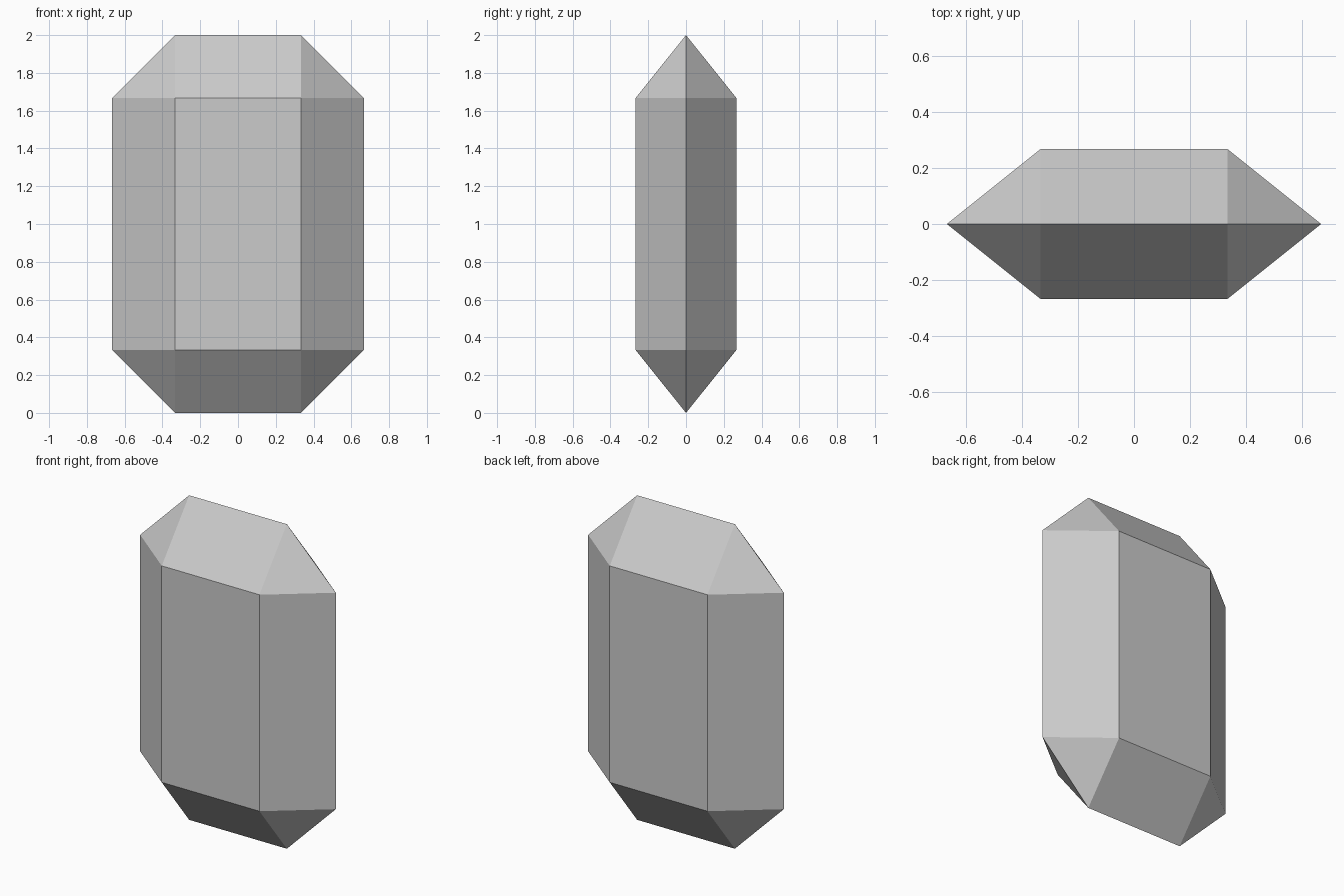
import bpy
import bmesh

if "Cube" in bpy.data.objects:
    bpy.data.objects.remove(bpy.data.objects["Cube"])

W, C, D = 0.667, 0.333, 0.267   # half width, half ridge length, half depth
outline = [(W, 0), (C, D), (-C, D), (-W, 0), (-C, -D), (C, -D)]
ridge = [(max(-C, min(C, x)), 0) for x, y in outline]  # outline flattened to an edge

# Loft: bottom ridge, lower hexagon, upper hexagon, top ridge
bm = bmesh.new()
sections = [(ridge, 0), (outline, 0.333), (outline, 1.667), (ridge, 2)]
rings = [[bm.verts.new((x, y, z)) for x, y in pts] for pts, z in sections]
for low, high in zip(rings, rings[1:]):
    for i in range(6):
        j = (i + 1) % 6
        bm.faces.new((low[i], low[j], high[j], high[i]))

# Merge the flattened rings into sharp ridges
bmesh.ops.remove_doubles(bm, verts=bm.verts, dist=0.001)
bmesh.ops.recalc_face_normals(bm, faces=bm.faces)

mesh = bpy.data.meshes.new("crystal")
bm.to_mesh(mesh)
bm.free()
crystal = bpy.data.objects.new("crystal", mesh)
bpy.context.collection.objects.link(crystal)
